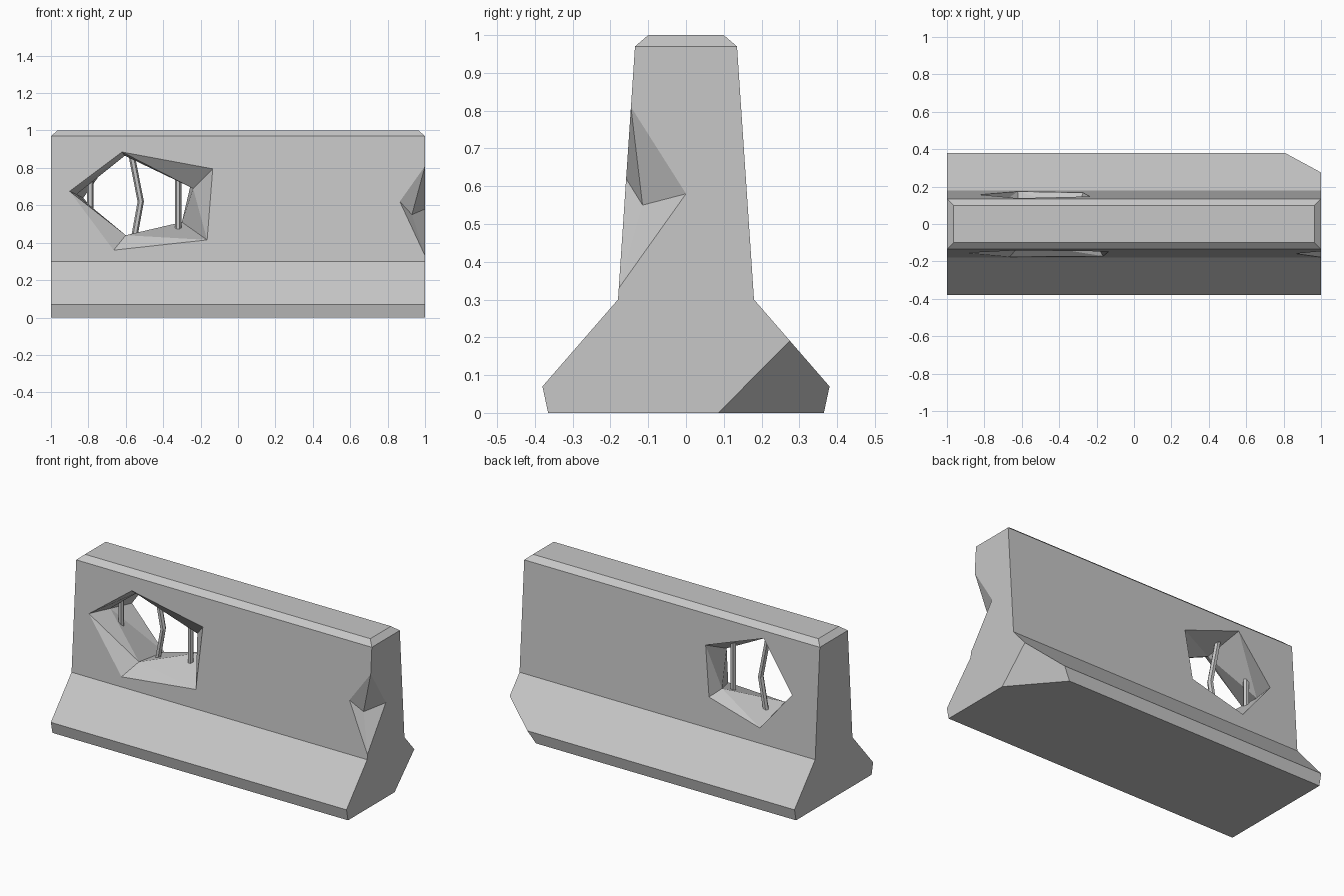
import bpy, bmesh, math
from mathutils import Vector

if "Cube" in bpy.data.objects:
    bpy.data.objects.remove(bpy.data.objects["Cube"])

CONCRETE = (0.57, 0.57, 0.57, 1)
concrete = bpy.data.materials.new("concrete grey")
concrete.use_nodes = True
concrete.diffuse_color = CONCRETE
concrete.node_tree.nodes["Principled BSDF"].inputs["Base Color"].default_value = CONCRETE


def make_object(name, bm):
    bmesh.ops.recalc_face_normals(bm, faces=bm.faces)
    mesh = bpy.data.meshes.new(name)
    bm.to_mesh(mesh)
    bm.free()
    mesh.materials.append(concrete)
    obj = bpy.data.objects.new(name, mesh)
    bpy.context.scene.collection.objects.link(obj)
    return obj


def loft(loops, split=False, flipped=()):
    """Join equal loops of points into a capped solid, optionally as triangles."""
    bm = bmesh.new()
    rings = [[bm.verts.new(p) for p in loop] for loop in loops]
    count = len(rings[0])
    for a, b in zip(rings, rings[1:]):
        for i in range(count):
            j = (i + 1) % count
            if not split:
                bm.faces.new((a[i], a[j], b[j], b[i]))
            elif i in flipped:
                bm.faces.new((a[i], a[j], b[i]))
                bm.faces.new((a[j], b[j], b[i]))
            else:
                bm.faces.new((a[i], a[j], b[j]))
                bm.faces.new((a[i], b[j], b[i]))
    bm.faces.new(rings[0])
    bm.faces.new(rings[-1])
    return bm


def wall_depth(z):
    """Distance of the upper wall face from the centre plane."""
    return 0.18 - 0.067 * (z - 0.3)


# Barrier body: stacked rectangles of (height, half length, half depth)
levels = [(0, 1, 0.365), (0.07, 1, 0.38), (0.3, 1, 0.18), (0.97, 1, 0.135), (1, 0.965, 0.1)]
body_bm = loft([[(-x, -y, z), (x, -y, z), (x, y, z), (-x, y, z)] for z, x, y in levels])

# Broken-off lower back corner
corner = [Vector(p) for p in ((1, 0.085, 0), (1, 0.275, 0.19), (0.76, 0.365, 0))]
normal = (corner[2] - corner[0]).cross(corner[1] - corner[0])
if normal.x < 0:
    normal.negate()
cut = bmesh.ops.bisect_plane(body_bm, geom=body_bm.verts[:] + body_bm.edges[:] + body_bm.faces[:],
                             plane_co=corner[0], plane_no=normal, clear_outer=True)
rim = [e for e in cut["geom_cut"] if isinstance(e, bmesh.types.BMEdge)]
bmesh.ops.contextual_create(body_bm, geom=rim)
body = make_object("barrier_body", body_bm)

# Ragged hole through the wall: front, middle and back outlines
front = [(-0.9, 0.675), (-0.62, 0.885), (-0.135, 0.795), (-0.165, 0.415), (-0.665, 0.36)]
middle = [(-0.864, 0, 0.658), (-0.605, -0.1, 0.865), (-0.24, -0.05, 0.69),
          (-0.3, 0.08, 0.51), (-0.6, -0.1, 0.44)]
back = [(-0.827, 0.64), (-0.622, 0.925), (-0.236, 0.784), (-0.273, 0.484), (-0.622, 0.39)]
hole = make_object("hole_cutter", loft([
    [(x, -0.3, z) for x, z in front],
    [(x, -wall_depth(z), z) for x, z in front],
    middle,
    [(x, wall_depth(z), z) for x, z in back],
    [(x, 0.3, z) for x, z in back]], split=True, flipped=(2, 4)))

# Chip in the front edge of the left end
chip_bm = bmesh.new()
ring = [chip_bm.verts.new(p) for p in
        ((1, -wall_depth(0.81), 0.81), (0.865, -wall_depth(0.62), 0.62),
         (1, -wall_depth(0.33), 0.33), (1, 0, 0.58))]
for tip in ((0.93, -0.115, 0.55), (1.2, -0.4, 0.58)):
    apex = chip_bm.verts.new(tip)
    for i in range(4):
        chip_bm.faces.new((ring[i], ring[(i + 1) % 4], apex))
chip = make_object("chip_cutter", chip_bm)

# Carve the hole and the chip
cutters = (hole, chip)
for cutter in cutters:
    cutter.hide_render = True
    modifier = body.modifiers.new(cutter.name, "BOOLEAN")
    modifier.operation = "DIFFERENCE"
    modifier.solver = "EXACT"
    modifier.object = cutter
bpy.context.view_layer.update()
carved = bpy.data.meshes.new_from_object(body.evaluated_get(bpy.context.evaluated_depsgraph_get()))
body.modifiers.clear()
body.data = carved
for cutter in cutters:
    bpy.data.objects.remove(cutter)


# Exposed reinforcing bars
def bar(name, path, radius=0.017, sides=6):
    angles = [math.tau * i / sides for i in range(sides)]
    make_object(name, loft([[(x + radius * math.cos(a), y + radius * math.sin(a), z)
                             for a in angles] for x, y, z in path]))


bar("reinforcing_bar_right", [(-0.79, 0, 0.56), (-0.79, 0, 0.77)])
bar("reinforcing_bar_bent", [(-0.575, 0.02, 0.9), (-0.52, 0.02, 0.62), (-0.56, 0.02, 0.4)])
bar("reinforcing_bar_left", [(-0.32, 0, 0.45), (-0.32, 0, 0.77)])
